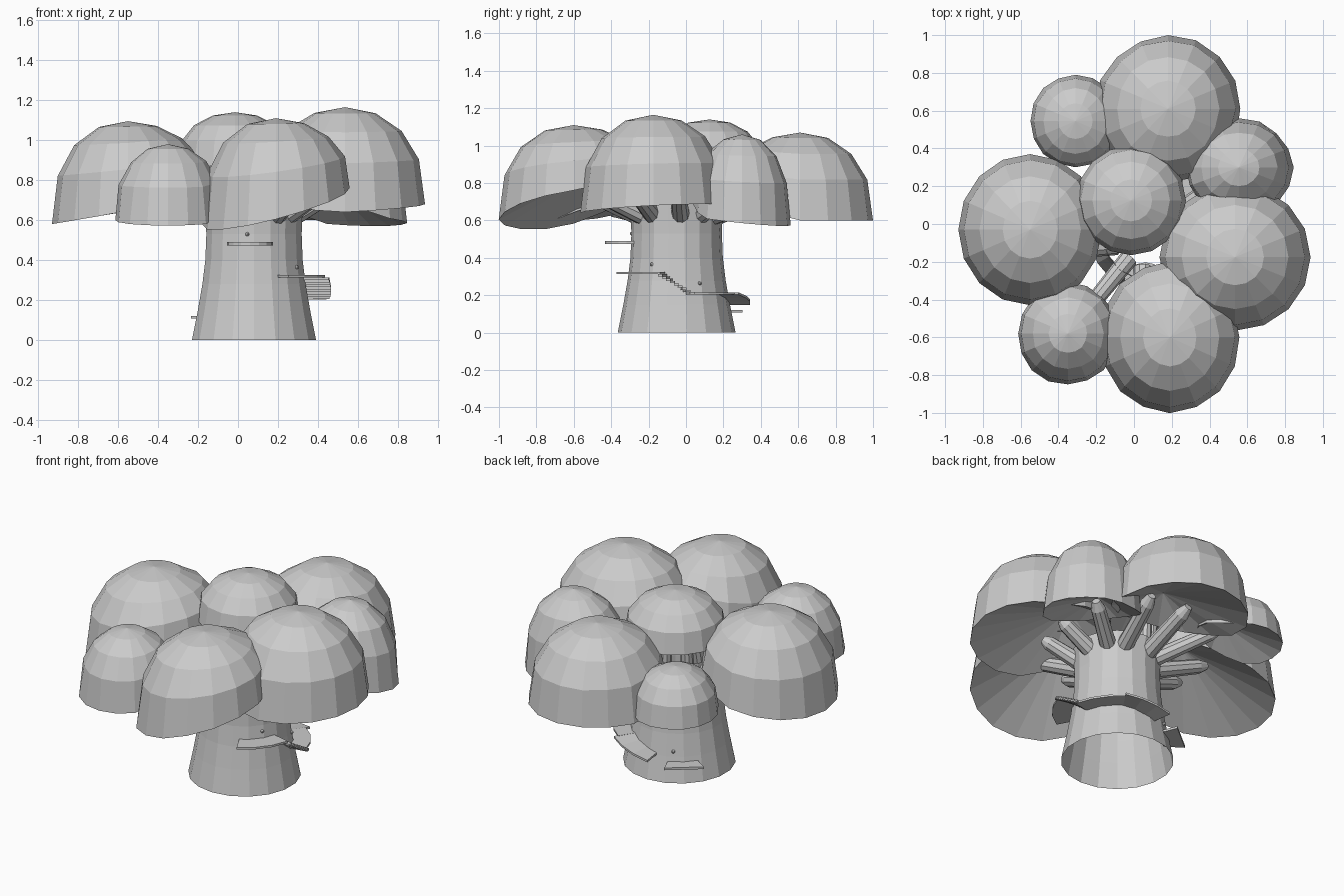
import bpy, bmesh, random
from math import sin, cos, pi, radians
from mathutils import Vector

if "Cube" in bpy.data.objects:
    bpy.data.objects.remove(bpy.data.objects["Cube"])

random.seed(4)
TX, TY = 0.08, -0.05          # trunk axis


def finish(name, bm):
    bmesh.ops.recalc_face_normals(bm, faces=bm.faces)
    me = bpy.data.meshes.new(name)
    bm.to_mesh(me)
    bm.free()
    ob = bpy.data.objects.new(name, me)
    bpy.context.collection.objects.link(ob)
    return ob


def bridge(bm, a, b):
    n = len(a)
    for i in range(n):
        bm.faces.new((a[i], a[(i + 1) % n], b[(i + 1) % n], b[i]))


def fan(bm, ring, tip):
    for i in range(len(ring)):
        bm.faces.new((ring[i], ring[(i + 1) % len(ring)], tip))


# Foliage dome: half sphere, rim rising toward the trunk, hollowed underside
def dome(name, cx, cy, rx, ry, top, rim, gx=0, gy=0, jit=0.0, rise=0.4, n=16, rows=4):
    bm = bmesh.new()
    tip = bm.verts.new((cx, cy, top))
    inward = Vector((TX - cx, TY - cy)).normalized()
    prev = None
    for k in range(1, rows + 1):
        e = k / rows * pi / 2
        c = max(cos(e), 0) ** 0.8
        ring = []
        for i in range(n):
            a = 2 * pi * i / n
            dx = rx * sin(e) * cos(a)
            dy = ry * sin(e) * sin(a)
            low = gx * dx + gy * dy + rise * max(0, dx * inward.x + dy * inward.y)
            j = random.uniform(-jit, jit)
            ring.append(bm.verts.new((cx + dx * (1 + j), cy + dy * (1 + j),
                                      rim + low * (1 - c) + (top - rim) * c)))
        if prev:
            bridge(bm, prev, ring)
        else:
            fan(bm, ring, tip)
        prev = ring
    hollow = bm.verts.new((cx + inward.x * rx * 0.45, cy + inward.y * ry * 0.45,
                           rim + (0.24 if rise else 0.08) * min(1, rx / 0.36)))
    fan(bm, prev, hollow)
    return finish(name, bm)


# Tapered round limb between two points
def limb(name, p, q, r0, r1, n=10):
    p, q = Vector(p), Vector(q)
    rot = (q - p).to_track_quat('Z', 'Y')
    bm = bmesh.new()
    rings = []
    for t, r in ((0, r0), (0.85, r1), (1, r1 * 0.55)):
        rings.append([bm.verts.new(p.lerp(q, t) + rot @ Vector(
            (r * cos(2 * pi * i / n), r * sin(2 * pi * i / n), 0))) for i in range(n)])
    bridge(bm, rings[0], rings[1])
    bridge(bm, rings[1], rings[2])
    bm.faces.new(rings[0])
    bm.faces.new(rings[2])
    return finish(name, bm)


# Curved plank wrapped round the trunk
def ledge(name, a0, a1, z0, z1, r_in, r_out, thick=0.012, seg=3):
    bm = bmesh.new()
    prev = None
    for i in range(seg + 1):
        t = i / seg
        a = radians(a0 + (a1 - a0) * t)
        z = z0 + (z1 - z0) * t
        ring = [bm.verts.new((TX + r * cos(a), TY + r * sin(a), z - d))
                for r, d in ((r_in, 0), (r_out, 0), (r_out, thick), (r_in, thick))]
        if prev:
            bridge(bm, prev, ring)
        else:
            bm.faces.new(ring)
        prev = ring
    bm.faces.new(prev)
    return finish(name, bm)


# Trunk, an open flared tube
bm = bmesh.new()
prev = None
for r, z in ((0.315, 0), (0.285, 0.15), (0.262, 0.28), (0.247, 0.4), (0.242, 0.53), (0.248, 0.70)):
    ring = [bm.verts.new((TX + r * cos(2 * pi * (i + .5) / 18),
                          TY + r * sin(2 * pi * (i + .5) / 18), z)) for i in range(18)]
    if prev:
        bridge(bm, prev, ring)
    prev = ring
finish("trunk", bm)

# Canopy: name, centre, radii, top, rim height, rim slope, unevenness, inner rise
domes = [
    ("left", -0.55, -0.03, 0.38, 0.40, 1.095, 0.645, 0.17, 0.0, 0.0, 0.2),
    ("right", 0.535, -0.175, 0.40, 0.39, 1.165, 0.66, 0.05, 0.05, 0.0, 0.3),
    ("front", 0.19, -0.60, 0.37, 0.40, 1.11, 0.665, 0.26, 0.15, 0.01, 0.2),
    ("back", 0.18, 0.61, 0.385, 0.39, 1.07, 0.60, 0.0, 0.0, 0.015, 0.4),
    ("front_left_small", -0.35, -0.58, 0.265, 0.27, 0.98, 0.60, 0.0, 0.1, 0.02, 0.3),
    ("back_left_small", -0.31, 0.545, 0.24, 0.245, 0.91, 0.63, 0.0, 0.0, 0.01, 0.4),
    ("right_small", 0.555, 0.30, 0.285, 0.26, 1.06, 0.60, -0.05, -0.1, 0.02, 0.4),
    ("centre", -0.015, 0.125, 0.29, 0.29, 1.14, 0.87, 0.0, 0.0, 0.0, 0.0),
]
for d in domes:
    dome("foliage_" + d[0], *d[1:])

# Branches reaching from the trunk top into each outer dome
for name, cx, cy, rx, ry, top, rim, *_ in domes[:-1]:
    v = Vector((cx - TX, cy - TY, 0))
    side = Vector((-v.y, v.x, 0)).normalized()
    for s in ((-1, 1) if rx > 0.3 else (0,)):
        start = Vector((TX, TY, 0.61)) + v.normalized() * 0.17 + side * 0.07 * s
        end = Vector((TX, TY, 0.75)) + v * 0.85 + side * 0.12 * s
        limb("branch_" + name, start, end, 0.05, 0.042)
for x, y in ((-0.08, 0.06), (0.04, 0.14), (-0.04, -0.1)):
    limb("branch_centre", (TX + (x - TX) * 0.85, y, 0.6), (x * 0.7, y * 0.7 + 0.05, 0.93), 0.04, 0.032)

# Winding walkway: upper landing, steps, lower landing, ramp
ledge("upper_landing", -62, -14, 0.325, 0.325, 0.22, 0.365)
for i in range(9):
    a = -15 + i * 3.2
    z = 0.313 - i * 0.012
    ledge("step", a, a + 3.6, z, z, 0.25, 0.385, 0.012, 1)
ledge("lower_landing", 12, 58, 0.215, 0.215, 0.22, 0.37)
ledge("ramp", 57, 98, 0.215, 0.16, 0.26, 0.395)
ledge("back_ledge", 112, 146, 0.122, 0.122, 0.26, 0.38, 0.014, 1)

# Round front balcony
bpy.ops.mesh.primitive_cylinder_add(vertices=16, radius=0.115, depth=0.016, location=(0.06, -0.318, 0.482))
bpy.context.object.name = "front_balcony"

# Small lamps
for a, z, r in ((-98, 0.53, 0.242), (-32, 0.365, 0.252), (28, 0.265, 0.265), (118, 0.18, 0.28)):
    bpy.ops.mesh.primitive_uv_sphere_add(segments=8, ring_count=6, radius=0.01, location=(
        TX + r * cos(radians(a)), TY + r * sin(radians(a)), z))
    bpy.context.object.name = "lamp"
